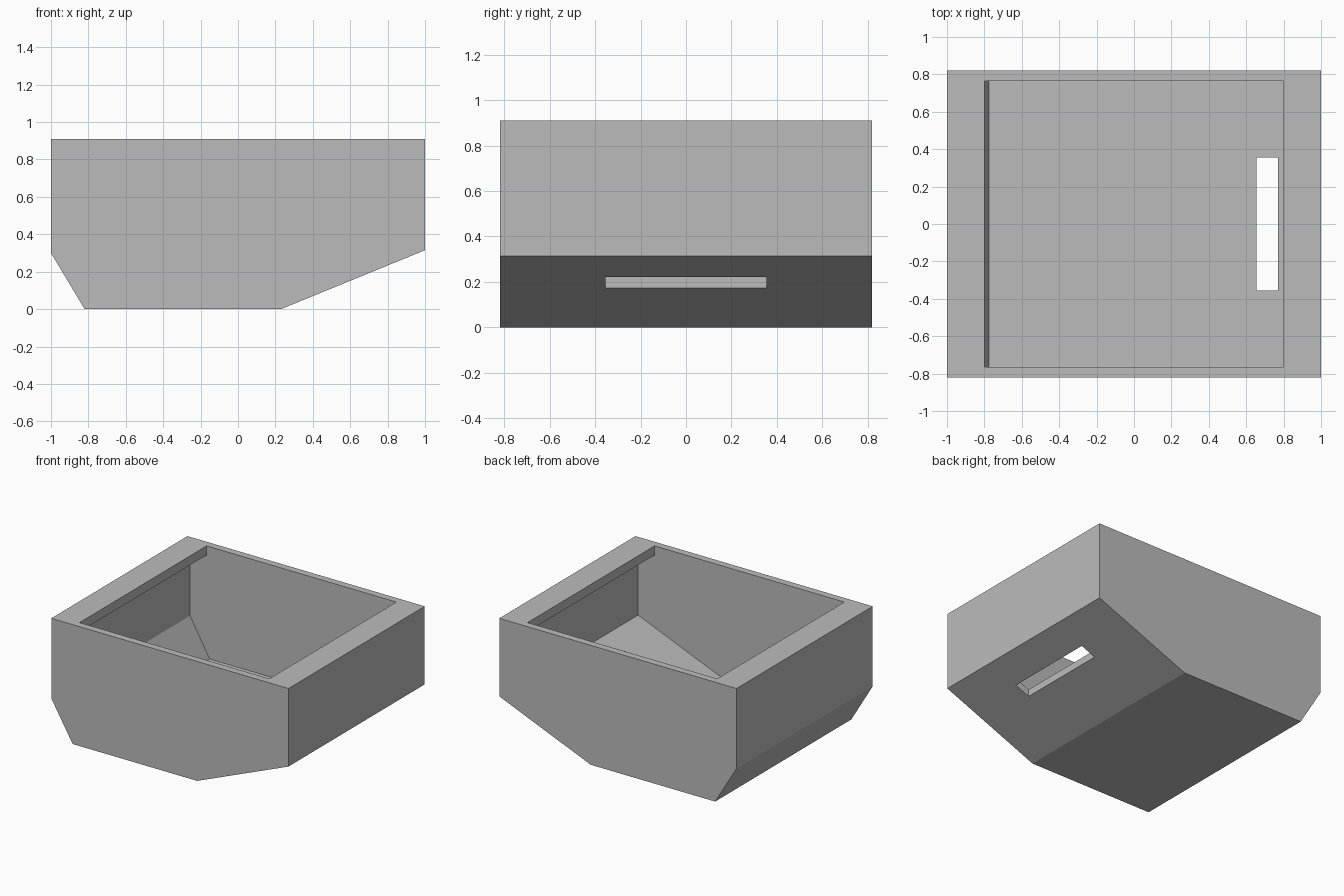
import bpy
import bmesh

cube = bpy.data.objects.get("Cube")
if cube:
    bpy.data.objects.remove(cube, do_unlink=True)

grey = bpy.data.materials.new("plain grey")
grey.use_nodes = True
colour = (0.5, 0.5, 0.5, 1)
grey.diffuse_color = colour
grey.node_tree.nodes["Principled BSDF"].inputs["Base Color"].default_value = colour


def extruded(name, profile, half_depth):
    """Extrude an x-z profile evenly to both sides of y = 0."""
    bm = bmesh.new()
    face = bm.faces.new([bm.verts.new((x, -half_depth, z)) for x, z in profile])
    out = bmesh.ops.extrude_face_region(bm, geom=[face])
    moved = [v for v in out["geom"] if isinstance(v, bmesh.types.BMVert)]
    bmesh.ops.translate(bm, verts=moved, vec=(0, 2 * half_depth, 0))
    bmesh.ops.recalc_face_normals(bm, faces=bm.faces)
    mesh = bpy.data.meshes.new(name)
    bm.to_mesh(mesh)
    bm.free()
    mesh.materials.append(grey)
    obj = bpy.data.objects.new(name, mesh)
    bpy.context.collection.objects.link(obj)
    return obj


def cut(target, cutter):
    """Subtract the cutter, then discard it."""
    cutter.hide_render = True
    mod = target.modifiers.new("cut", "BOOLEAN")
    mod.operation = "DIFFERENCE"
    mod.solver = "EXACT"
    mod.object = cutter
    bpy.context.view_layer.objects.active = target
    bpy.ops.object.modifier_apply(modifier=mod.name)
    bpy.data.objects.remove(cutter, do_unlink=True)


# Outer body with a steep and a shallow sloping underside
tray = extruded("hopper_tray", [
    (-1, 0.91), (-1, 0.30), (-0.82, 0), (0.23, 0), (1, 0.315), (1, 0.91)], 0.82)

# Hollow that widens beneath the two end lips
cut(tray, extruded("cavity_cutter", [
    (-0.80, 1.1), (-0.80, 0.84), (-0.94, 0.84), (-0.94, 0.34), (-0.775, 0.055),
    (0.23, 0.055), (0.94, 0.345), (0.94, 0.84), (0.80, 0.84), (0.80, 1.1)], 0.765))

# Vertical slot through the shallow slope
cut(tray, extruded("slot_cutter", [
    (0.655, -0.2), (0.77, -0.2), (0.77, 0.6), (0.655, 0.6)], 0.355))
